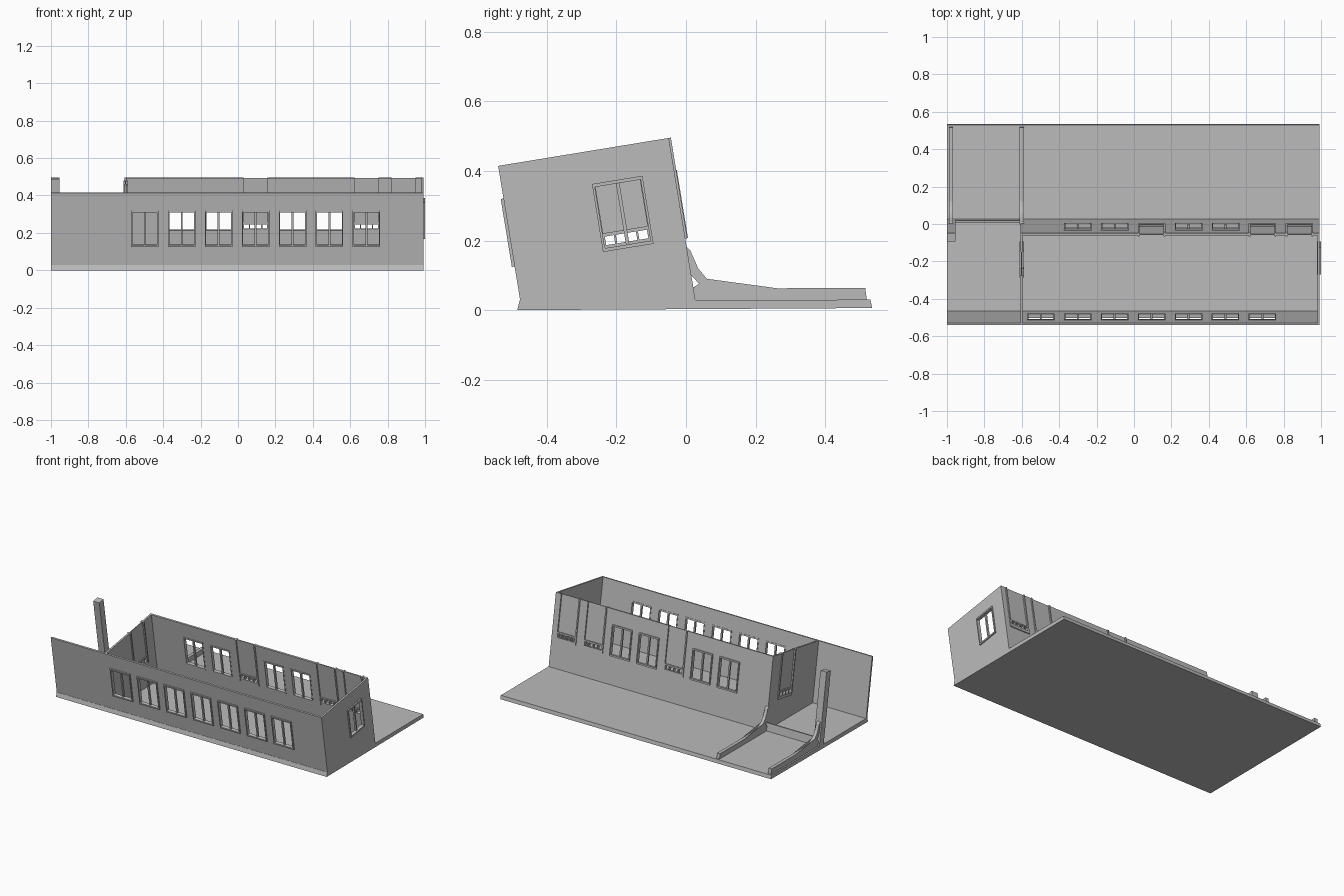
import bpy
import bmesh
from math import sin, cos, radians

cube = bpy.data.objects.get("Cube")
if cube:
    bpy.data.objects.remove(cube)

# One plain grey for the whole building
grey = bpy.data.materials.new("plain_grey")
grey.use_nodes = True
grey.diffuse_color = (0.5, 0.5, 0.5, 1)
grey.node_tree.nodes["Principled BSDF"].inputs["Base Color"].default_value = (0.5, 0.5, 0.5, 1)

# The walls lean back: depth v and height w are measured in the tilted frame
TILT = radians(9.3)
DEPTH, TOP, LOW, THICK = 0.497, 0.42, -0.1, 0.012
LEFT, RIGHT, PART = -1.0, 0.992, -0.607
WIN_W, WIN_LOW, WIN_TOP = 0.147, 0.127, 0.325


def world(x, v, w):
    return (x, -0.472 + v * cos(TILT) - w * sin(TILT), v * sin(TILT) + w * cos(TILT))


# Each wall maps (along, height, inward depth) to the world
def front(a, h, t): return world(a, t, h)
def back(a, h, t): return world(a, DEPTH - t, h)
def right(a, h, t): return world(RIGHT - t, a, h)
def partition(a, h, t): return world(PART + t, a, h)


def finish(name, bm):
    bmesh.ops.recalc_face_normals(bm, faces=bm.faces)
    mesh = bpy.data.meshes.new(name)
    bm.to_mesh(mesh)
    bm.free()
    mesh.materials.append(grey)
    obj = bpy.data.objects.new(name, mesh)
    bpy.context.collection.objects.link(obj)


def sheet(name, place, a0, a1, h0, h1, t0, t1, holes=()):
    """Flat slab with rectangular holes (a0, a1, h0, h1)."""
    cols = sorted({a0, a1} | {c for o in holes for c in o[:2]})
    rows = sorted({h0, h1} | {r for o in holes for r in o[2:]})
    bm = bmesh.new()
    cache = {}

    def vert(i, j, t):
        if (i, j, t) not in cache:
            cache[i, j, t] = bm.verts.new(place(cols[i], rows[j], t))
        return cache[i, j, t]

    def solid(i, j):
        if not (0 <= i < len(cols) - 1 and 0 <= j < len(rows) - 1):
            return False
        a, h = (cols[i] + cols[i + 1]) / 2, (rows[j] + rows[j + 1]) / 2
        return not any(o[0] < a < o[1] and o[2] < h < o[3] for o in holes)

    for i in range(len(cols) - 1):
        for j in range(len(rows) - 1):
            if not solid(i, j):
                continue
            ring = [(i, j), (i + 1, j), (i + 1, j + 1), (i, j + 1)]
            for t in (t0, t1):
                bm.faces.new([vert(*p, t) for p in ring])
            sides = [(i, j - 1), (i + 1, j), (i, j + 1), (i - 1, j)]
            for k, cell in enumerate(sides):
                if not solid(*cell):
                    p, q = ring[k], ring[(k + 1) % 4]
                    bm.faces.new([vert(*p, t0), vert(*q, t0), vert(*q, t1), vert(*p, t1)])
    # Trim whatever would reach below the floor
    bmesh.ops.bisect_plane(bm, geom=bm.verts[:] + bm.edges[:] + bm.faces[:],
                           plane_co=(0, 0, 0.01), plane_no=(0, 0, 1), clear_inner=True)
    finish(name, bm)


def profile(name, points, x0, x1):
    """Outline in the y-z plane extruded along x."""
    bm = bmesh.new()
    ends = [[bm.verts.new((x, y, z)) for y, z in points] for x in (x0, x1)]
    for end in ends:
        bm.faces.new(end)
    for k in range(len(points)):
        n = (k + 1) % len(points)
        bm.faces.new((ends[0][k], ends[0][n], ends[1][n], ends[1][k]))
    bmesh.ops.triangulate(bm, faces=[f for f in bm.faces if len(f.verts) > 4])
    finish(name, bm)


def window(name, place, a):
    """Raised frame with a recessed centre post."""
    b = a + WIN_W
    sheet(name + "_frame", place, a, b, WIN_LOW, WIN_TOP, -0.008, THICK + 0.002,
          [(a + 0.007, b - 0.007, WIN_LOW + 0.01, WIN_TOP - 0.01)])
    m = (a + b) / 2
    sheet(name + "_post", place, m - 0.005, m + 0.005,
          WIN_LOW + 0.01, WIN_TOP - 0.01, 0, THICK)


def tall_panel(name, place, a):
    """Recessed panel between jambs, with a row of small openings at its foot."""
    b = a + WIN_W
    for side, s in (("left", a), ("right", b - 0.009)):
        sheet(f"{name}_{side}_jamb", place, s, s + 0.009, WIN_LOW, TOP, -0.006, THICK + 0.006)
    sheet(name + "_infill", place, a + 0.009, b - 0.009, 0.18, TOP, 0.003, 0.009)
    step = (WIN_W - 0.018) / 4
    panes = [(a + 0.012 + k * step, a + 0.006 + (k + 1) * step, 0.145, 0.17) for k in range(4)]
    sheet(name + "_grille", place, a + 0.009, b - 0.009, WIN_LOW, 0.18, -0.006, THICK + 0.003, panes)


def opening(a, top=WIN_TOP):
    return (a, a + WIN_W, WIN_LOW, top)


# Floor slab
profile("floor_slab", [(-0.485, 0), (0.535, 0.006), (0.53, 0.03), (-0.478, 0.028)], LEFT, RIGHT)

# Front wall and its seven windows
starts = [-0.572 + 0.1975 * k for k in range(7)]
sheet("front_wall", front, LEFT, RIGHT, LOW, TOP, 0, THICK, [opening(a) for a in starts])
for k, a in enumerate(starts):
    window(f"front_window_{k + 1}", front, a)

# Back wall with windows and tall panels
back_starts = [-0.374 + 0.1975 * k for k in range(7)]
tall = (2, 5, 6)
sheet("back_wall", back, PART, RIGHT, LOW, TOP, 0, THICK,
      [opening(a, TOP if k in tall else WIN_TOP) for k, a in enumerate(back_starts)])
for k, a in enumerate(back_starts):
    if k in tall:
        tall_panel(f"back_panel_{k + 1}", back, a)
    else:
        window(f"back_window_{k + 1}", back, a)

# End wall and the cross wall beside the porch
v0 = 0.2575
sheet("end_wall", right, THICK, DEPTH - THICK, LOW, TOP, 0, THICK, [opening(v0)])
window("end_window", right, v0)
sheet("porch_wall", partition, THICK, DEPTH - THICK, LOW, TOP, 0, THICK, [opening(v0, TOP)])
tall_panel("porch_panel", partition, v0)

# Porch corner pillar and low sill
sheet("porch_pillar", back, LEFT, LEFT + 0.045, LOW, TOP, 0, 0.045)
sheet("porch_sill", back, LEFT + 0.045, PART, LOW, 0, 0, THICK)

# Curved buttress ribs running out over the yard
rib = [(-0.002, 0.185), (0.012, 0.172), (0.02, 0.15), (0.035, 0.12), (0.06, 0.09),
       (0.09, 0.07), (0.12, 0.062), (0.515, 0.064), (0.52, 0.028), (0.018, 0.026),
       (0.016, 0.062), (0.05, 0.062), (0.008, 0.108)]
for name, x in (("outer_rib", -0.99), ("inner_rib", -0.611)):
    profile(name, rib, x, x + 0.022)
